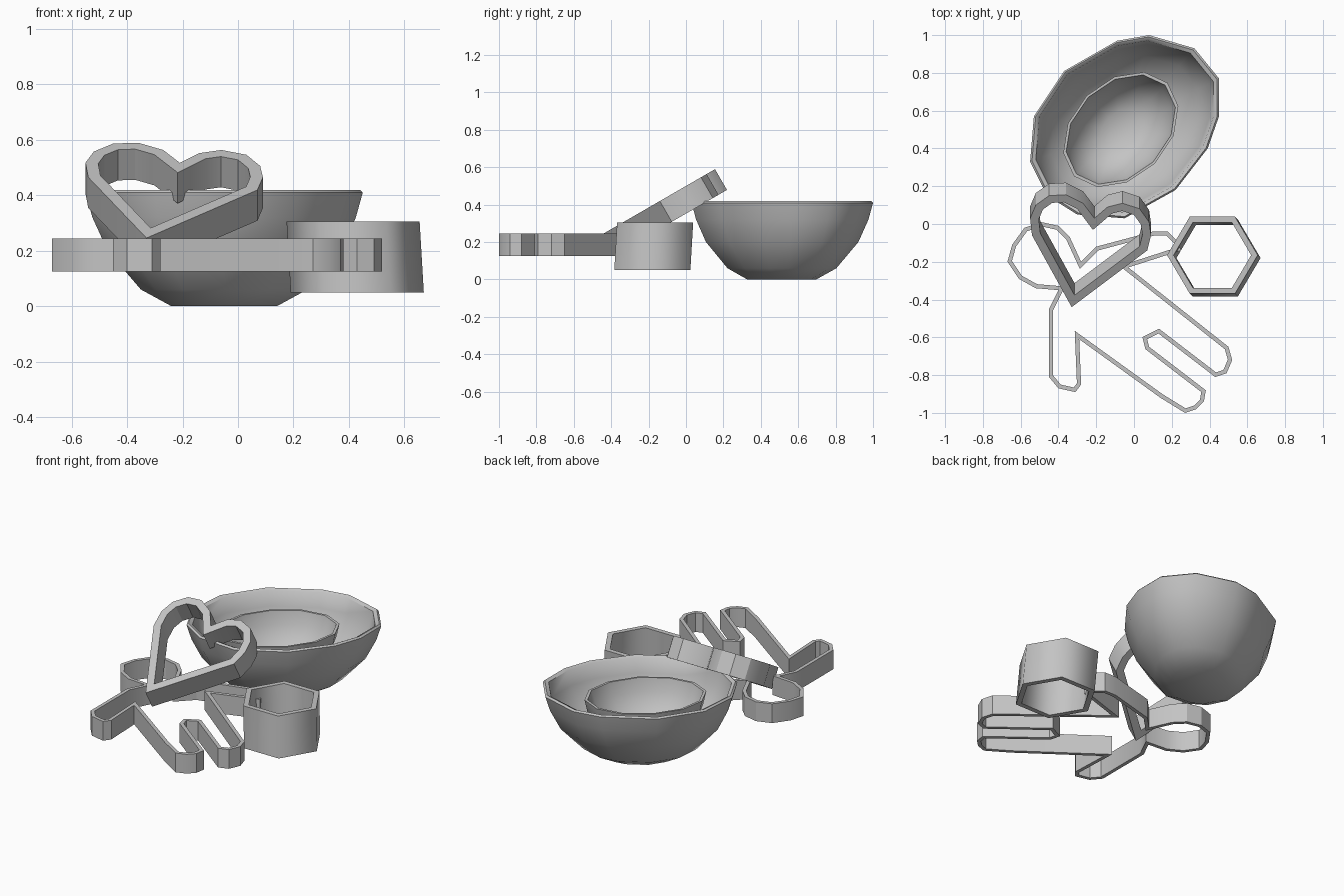
import bpy, bmesh, math
from mathutils import Vector, Matrix

cube = bpy.data.objects.get("Cube")
if cube:
    bpy.data.objects.remove(cube)

grey = bpy.data.materials.new("plain grey")
grey.use_nodes = True
grey.diffuse_color = (0.55, 0.55, 0.55, 1)
grey.node_tree.nodes["Principled BSDF"].inputs["Base Color"].default_value = grey.diffuse_color


def finish(name, bm, angle):
    """Turn a bmesh into a shaded, coloured object."""
    bmesh.ops.recalc_face_normals(bm, faces=bm.faces)
    mesh = bpy.data.meshes.new(name)
    bm.to_mesh(mesh)
    bm.free()
    mesh.materials.append(grey)
    obj = bpy.data.objects.new(name, mesh)
    bpy.context.collection.objects.link(obj)
    bpy.ops.object.select_all(action='DESELECT')
    obj.select_set(True)
    bpy.context.view_layer.objects.active = obj
    bpy.ops.object.shade_smooth_by_angle(angle=math.radians(angle))
    return obj


def bridge(bm, loops, closed=False):
    """Join matching vertex loops with quads."""
    pairs = list(zip(loops, loops[1:]))
    if closed:
        pairs.append((loops[-1], loops[0]))
    for a, b in pairs:
        for i in range(len(a)):
            j = (i + 1) % len(a)
            bm.faces.new((a[i], a[j], b[j], b[i]))


def inset(points, width):
    """Offset a closed outline inward, with mitred corners."""
    pts = [Vector(p) for p in points]
    n = len(pts)
    area = sum(pts[i - 1].x * pts[i].y - pts[i].x * pts[i - 1].y for i in range(n))
    sign = 1 if area > 0 else -1
    result = []
    for i in range(n):
        before = (pts[i] - pts[i - 1]).normalized()
        after = (pts[(i + 1) % n] - pts[i]).normalized()
        n1 = Vector((-before.y, before.x)) * sign
        n2 = Vector((-after.y, after.x)) * sign
        mitre = (n1 + n2).normalized()
        result.append(pts[i] + mitre * width / max(mitre.dot(n1), 0.35))
    return result


def cutter(name, points, wall, low, high, angle=30, matrix=Matrix(), shift=(0, 0)):
    """Open band that follows an outline; shift moves its lower edge."""
    bm = bmesh.new()
    outer, inner = [Vector(p) for p in points], inset(points, wall)
    move = Vector(shift)

    def loop(pts, z, offset):
        return [bm.verts.new((*(p + offset), z)) for p in pts]
    none = Vector((0, 0))
    bridge(bm, [loop(outer, low, move), loop(outer, high, none),
                loop(inner, high, none), loop(inner, low, move)], closed=True)
    bm.transform(matrix)
    return finish(name, bm, angle)


def vessel(name, outline, profile, centre):
    """Bowl shell: outline scaled along a profile of (scale, height)."""
    bm = bmesh.new()
    c = Vector(centre)
    loops = [[bm.verts.new((*(c + (Vector(p) - c) * s), z)) for p in outline]
             for s, z in profile]
    bridge(bm, loops)
    bm.faces.new(loops[0])
    bm.faces.new(loops[-1])
    return finish(name, bm, 50)


# Large oval mixing bowl
rim = [(.08, 1), (-.09, .97), (-.37, .81), (-.53, .57), (-.55, .33), (-.46, .15),
       (-.3, .05), (-.05, .03), (.22, .18), (.39, .4), (.45, .57), (.45, .77), (.32, .93)]
vessel("mixing_bowl", rim,
       [(.38, 0), (.6, .06), (.84, .2), (.95, .32), (1, .41), (.98, .42),
        (.94, .41), (.9, .32), (.78, .21), (.54, .1), (.3, .06)], (-.05, .51))

# Small oval bowl nested inside
oval = []
for k in range(12):
    t = math.tau * k / 12
    u, v = .35 * math.cos(t), .255 * math.sin(t)
    oval.append((-.07 + (u - v) * .707, .5 + (u + v) * .707))
vessel("inner_bowl", oval,
       [(.45, .09), (.75, .16), (.95, .28), (1, .36), (.95, .36),
        (.88, .28), (.65, .18), (.35, .13)], (-.07, .5))

# Figure-shaped biscuit cutter: head, arm, two legs, other arm
figure = [(-.67, -.2), (-.645, -.11), (-.58, -.02), (-.49, .01), (-.4, -.01), (-.34, -.07),
          (-.28, -.2), (-.2, -.12), (.1, -.04), (.18, -.04), (.23, -.09), (.25, -.14),
          (-.03, -.23), (.5, -.65), (.52, -.72), (.49, -.79), (.43, -.81),
          (.13, -.58), (.07, -.61), (.08, -.65), (.38, -.88), (.37, -.94),
          (.33, -.98), (.27, -1), (.14, -.92), (-.29, -.61), (-.28, -.85),
          (-.31, -.89), (-.4, -.87), (-.45, -.81), (-.45, -.45), (-.4, -.35),
          (-.52, -.34), (-.61, -.29)]
cutter("figure_cutter", figure, .022, .125, .245)

# Heart cutter leaning on the bowl
heart = [(-.33, -.44), (-.54, -.06), (-.55, .03), (-.52, .1), (-.45, .15), (-.36, .155),
         (-.27, .11), (-.21, .03), (-.14, .09), (-.06, .11), (.03, .08), (.08, .01),
         (.09, -.06), (.07, -.14)]
tilt = math.radians(30)
lean = Matrix.Translation((0, 0, .5)) @ Matrix.Rotation(tilt, 4, 'X')
cutter("heart_cutter", [(x, y / math.cos(tilt)) for x, y in heart],
       .045, -.128, 0, matrix=lean)

# Six-sided cutter, slightly skewed
hexagon = [(.415 + .24 * math.cos(math.tau * k / 6), -.165 + .235 * math.sin(math.tau * k / 6))
           for k in range(6)]
cutter("hexagon_cutter", hexagon, .03, .05, .305, angle=65, shift=(.015, -.015))
